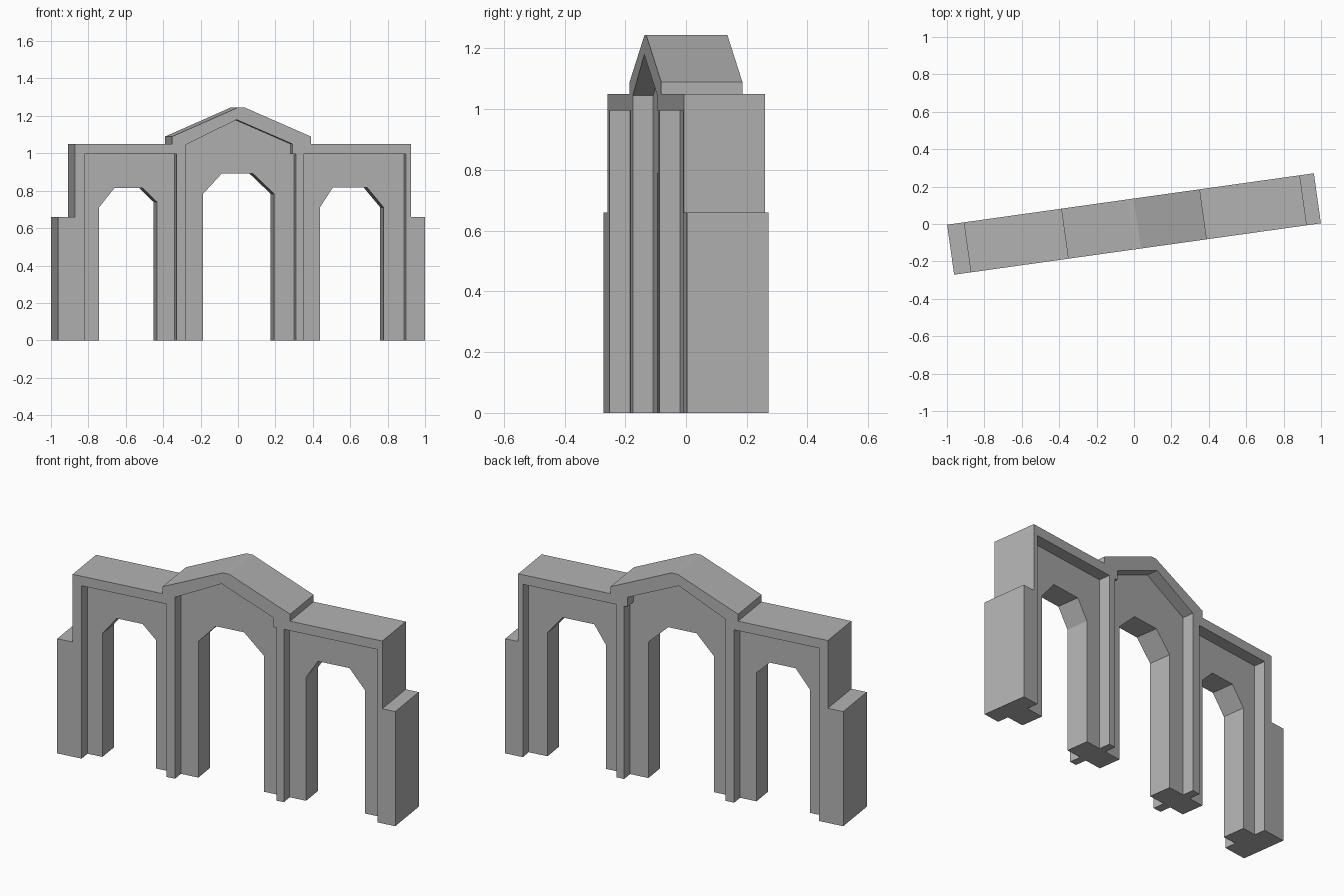
import bpy
import bmesh
import math

if "Cube" in bpy.data.objects:
    bpy.data.objects.remove(bpy.data.objects["Cube"], do_unlink=True)

DEPTH = 0.27      # full thickness of the wall
RECESS = 0.068    # how deep the framed panels sink in on each face
TURN = math.radians(7.98)

stone = bpy.data.materials.new("grey stone")
stone.use_nodes = True
stone.diffuse_color = (0.45, 0.45, 0.45, 1)
stone.node_tree.nodes["Principled BSDF"].inputs["Base Color"].default_value = (0.45, 0.45, 0.45, 1)


def extrude_profile(name, points, y0, y1):
    """Solid made by sweeping an x-z outline from y0 to y1."""
    bm = bmesh.new()
    face = bm.faces.new([bm.verts.new((x, y0, z)) for x, z in points])
    swept = bmesh.ops.extrude_face_region(bm, geom=[face])["geom"]
    verts = [g for g in swept if isinstance(g, bmesh.types.BMVert)]
    bmesh.ops.translate(bm, verts=verts, vec=(0, y1 - y0, 0))
    bmesh.ops.recalc_face_normals(bm, faces=bm.faces)
    mesh = bpy.data.meshes.new(name)
    bm.to_mesh(mesh)
    bm.free()
    mesh.materials.append(stone)
    obj = bpy.data.objects.new(name, mesh)
    bpy.context.collection.objects.link(obj)
    return obj


def to_floor(points):
    """Close an opening outline downwards, past the floor."""
    return [(points[0][0], -0.1)] + points + [(points[-1][0], -0.1)]


# Stepped wall with the central gable
gateway = extrude_profile("arched_gateway", [
    (-0.99, 0), (-0.99, 0.66), (-0.90, 0.66), (-0.90, 1.05), (-0.374, 1.05),
    (-0.374, 1.09), (-0.02, 1.245), (0.017, 1.245), (0.374, 1.09),
    (0.374, 1.05), (0.914, 1.05), (0.914, 0.66), (0.99, 0.66), (0.99, 0)],
    -DEPTH / 2, DEPTH / 2)

# Three passages with clipped upper corners
passages = [
    [(-0.76, 0.71), (-0.676, 0.815), (-0.525, 0.815), (-0.447, 0.74)],
    [(-0.198, 0.783), (-0.096, 0.893), (0.07, 0.893), (0.186, 0.783)],
    [(0.433, 0.711), (0.503, 0.818), (0.687, 0.818), (0.777, 0.711)],
]
# Sunken panels, leaving raised piers and a raised border
panels = [
    [(-0.847, 0.995), (-0.351, 0.995)],
    [(-0.30, 1.045), (-0.027, 1.18), (0.274, 1.05), (0.274, 0.995), (0.293, 0.995)],
    [(0.337, 0.995), (0.887, 0.995)],
]

cutters = [extrude_profile("passage_cutter", to_floor(p), -0.3, 0.3) for p in passages]
for side in (-1, 1):
    inner = side * (DEPTH / 2 - RECESS)
    cutters += [extrude_profile("panel_cutter", to_floor(p), inner, side * 0.3) for p in panels]

bpy.context.view_layer.objects.active = gateway
for cutter in cutters:
    cutter.hide_render = True
    mod = gateway.modifiers.new("cut", 'BOOLEAN')
    mod.operation = 'DIFFERENCE'
    mod.solver = 'EXACT'
    mod.object = cutter
    bpy.ops.object.modifier_apply(modifier=mod.name)
    bpy.data.objects.remove(cutter, do_unlink=True)

# The whole wall stands slightly turned
gateway.rotation_euler.z = TURN
